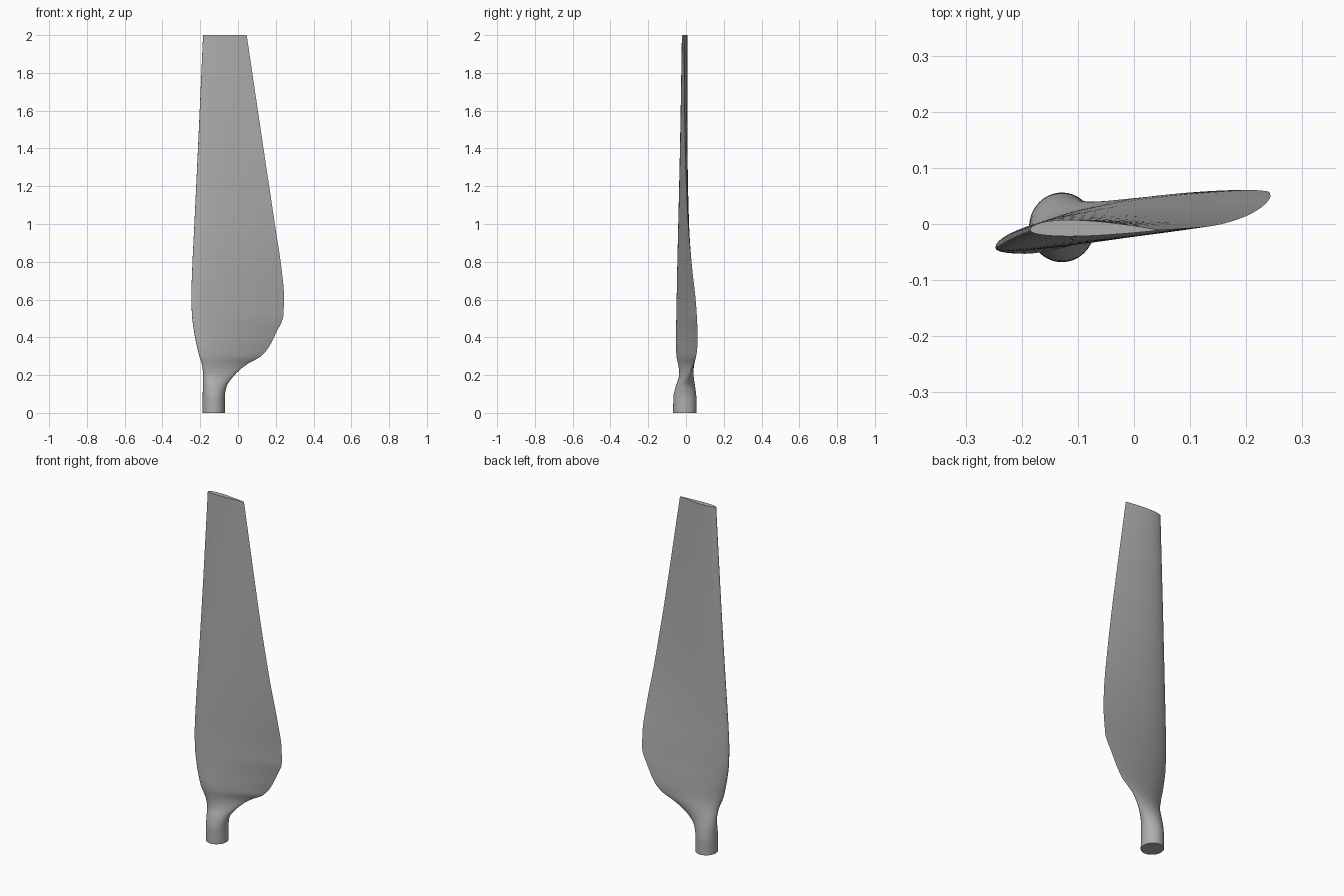
import bpy, bmesh, math

if "Cube" in bpy.data.objects:
    bpy.data.objects.remove(bpy.data.objects["Cube"])

# Stations: z, leading x, trailing x, leading y, trailing y, thickness, airfoil blend
STATIONS = [
    (0.00, -.187, -.070, -.006, -.006, .124, 0),
    (0.08, -.187, -.070, -.006, -.006, .122, 0),
    (0.14, -.186, -.060, -.007, -.002, .104, .10),
    (0.19, -.185, -.027, -.012, .012, .078, .40),
    (0.23, -.187, .012, -.022, .028, .066, .65),
    (0.26, -.192, .052, -.031, .040, .062, .80),
    (0.30, -.205, .122, -.041, .053, .061, .92),
    (0.35, -.217, .164, -.045, .060, .060, 1),
    (0.42, -.231, .200, -.045, .061, .058, 1),
    (0.52, -.244, .241, -.044, .057, .055, 1),
    (0.62, -.247, .243, -.042, .049, .053, 1),
    (0.75, -.243, .232, -.039, .034, .051, 1),
    (1.00, -.231, .195, -.032, .012, .046, 1),
    (1.40, -.212, .135, -.022, -.004, .038, 1),
    (2.00, -.185, .046, -.011, -.011, .029, 1),
]
SIDES = 64


def slope(i, k):
    """Monotone slope so the outline does not overshoot."""
    if i == 0 or i == len(STATIONS) - 1:
        a, b = (0, 1) if i == 0 else (i - 1, i)
        return (STATIONS[b][k] - STATIONS[a][k]) / (STATIONS[b][0] - STATIONS[a][0])
    p, q, r = STATIONS[i - 1:i + 2]
    d0 = (q[k] - p[k]) / (q[0] - p[0])
    d1 = (r[k] - q[k]) / (r[0] - q[0])
    return 2 * d0 * d1 / (d0 + d1) if d0 * d1 > 0 else 0


def blend_station(i, u):
    a, b = STATIONS[i], STATIONS[i + 1]
    h = b[0] - a[0]
    out = [a[0] + u * h]
    for k in range(1, 7):
        out.append((2*u**3 - 3*u*u + 1) * a[k] + (u**3 - 2*u*u + u) * h * slope(i, k)
                   + (3*u*u - 2*u**3) * b[k] + (u**3 - u*u) * h * slope(i + 1, k))
    return out


def section(st):
    """Cross-section running from round shank to cambered airfoil."""
    z, xl, xr, yl, yr, th, f = st
    pts = []
    for j in range(SIDES):
        t = 2 * math.pi * j / SIDES
        s = 0.5 - 0.5 * math.cos(t + math.pi)
        circle = math.sqrt(max(s * (1 - s), 0))
        foil = 5 * (.2969 * math.sqrt(s) - .126*s - .3516*s*s + .2843*s**3 - .1036*s**4)
        half = circle * (1 - f) + foil * f
        up = math.sin(t) >= 0
        side = (1 + .25 * f) if up else -(1 - .25 * f)
        if j == 0:
            side = 0
        pts.append((xl + (xr - xl) * s, yl + (yr - yl) * s + side * half * th, z))
    return pts


# Blade: lofted sections with flat ends
bm = bmesh.new()
rings = []
for i in range(len(STATIONS) - 1):
    steps = 10 if i >= 11 else 5
    for n in range(steps):
        rings.append(section(blend_station(i, n / steps)))
rings.append(section(STATIONS[-1]))
rings = [[bm.verts.new(p) for p in r] for r in rings]
for a, b in zip(rings, rings[1:]):
    for j in range(SIDES):
        k = (j + 1) % SIDES
        bm.faces.new((a[j], a[k], b[k], b[j]))
bm.faces.new(rings[0][::-1])
bm.faces.new(rings[-1])
bmesh.ops.recalc_face_normals(bm, faces=bm.faces)

mesh = bpy.data.meshes.new("propeller_blade")
bm.to_mesh(mesh)
bm.free()
blade = bpy.data.objects.new("propeller_blade", mesh)
bpy.context.collection.objects.link(blade)

# Single grey finish
grey = bpy.data.materials.new("blade grey")
grey.diffuse_color = (.42, .42, .42, 1)
grey.use_nodes = True
grey.node_tree.nodes["Principled BSDF"].inputs["Base Color"].default_value = grey.diffuse_color
mesh.materials.append(grey)

bpy.context.view_layer.objects.active = blade
blade.select_set(True)
bpy.ops.object.shade_smooth_by_angle(angle=math.radians(40))
